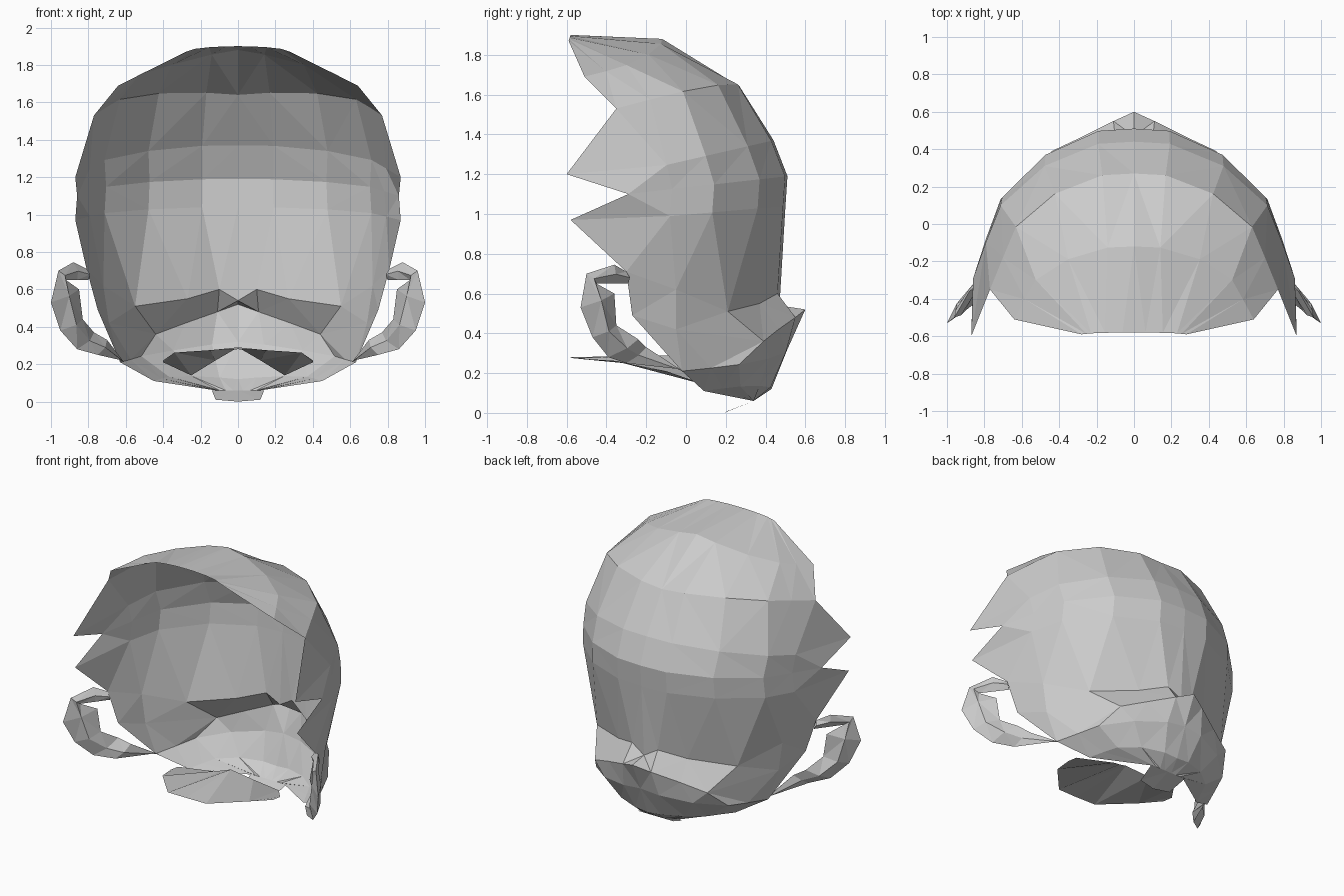
import bpy, bmesh
from mathutils import Vector

cube = bpy.data.objects.get("Cube")
if cube:
    bpy.data.objects.remove(cube)

grey = bpy.data.materials.new("plain grey")
grey.use_nodes = True
colour = (0.6, 0.6, 0.6, 1)
grey.diffuse_color = colour
grey.node_tree.nodes["Principled BSDF"].inputs["Base Color"].default_value = colour


def skin(name, rows, closed=False):
    """Join equal rows of points into faceted triangles, mirrored across x."""
    bm = bmesh.new()
    grid = [[bm.verts.new(p) for p in row] for row in rows]
    n = len(grid[0])
    for a, b in zip(grid, grid[1:]):
        for i in range(n if closed else n - 1):
            j = (i + 1) % n
            bm.faces.new((a[i], a[j], b[j], b[i]))
    bmesh.ops.remove_doubles(bm, verts=bm.verts, dist=0.002)
    bmesh.ops.triangulate(bm, faces=bm.faces, quad_method='SHORT_EDGE')
    bmesh.ops.recalc_face_normals(bm, faces=bm.faces)
    mesh = bpy.data.meshes.new(name)
    bm.to_mesh(mesh)
    bm.free()
    mesh.materials.append(grey)
    obj = bpy.data.objects.new(name, mesh)
    bpy.context.collection.objects.link(obj)
    mirror = obj.modifiers.new("mirror", 'MIRROR')
    mirror.use_clip = True
    mirror.merge_threshold = 0.003
    return obj


# Share of the half width and of the depth reached by each column of the shell
WIDTHS = (1, 0.91, 0.82, 0.55, 0.22, 0)
DEPTHS = (0, 0.275, 0.54, 0.825, 0.985, 1)


def arc(rim, centre_y, centre_z, sag=0, spike=0):
    """Sweep from a front rim point round to the middle of the back."""
    x, y, z = rim
    row = [(x * w, y + (centre_y - y) * d, z + (centre_z - z) * d - 2 * sag * w * d)
           for w, d in zip(WIDTHS, DEPTHS)]
    row[0] = (x, y - spike, z)
    return row


# Hollow hair shell from the crown edge to the nape, with a ledge over the bun
ledge_inner = [(0.81, -0.30, 0.71), (0.72, -0.05, 0.62), (0.55, 0.21, 0.51),
               (0.27, 0.37, 0.55), (0.10, 0.46, 0.60), (0, 0.47, 0.54)]
ledge_outer = [(0.75, -0.27, 0.49), (0.69, -0.05, 0.42), (0.44, 0.39, 0.36),
               (0.28, 0.465, 0.42), (0.11, 0.55, 0.48), (0, 0.60, 0.52)]
skin("hair_shell", [
    arc((0.28, -0.59, 1.87), -0.58, 1.90),
    arc((0.64, -0.51, 1.69), -0.12, 1.88, 0.05),
    arc((0.77, -0.35, 1.53), 0.27, 1.64, -0.03),
    arc((0.87, -0.30, 1.20), 0.44, 1.37, spike=0.3),
    arc((0.86, -0.29, 1.10), 0.51, 1.19),
    arc((0.87, -0.30, 0.97), 0.50, 1.04, spike=0.28),
    ledge_inner,
    ledge_outer,
    arc((0.63, -0.02, 0.21), 0.51, 0.32, 0.03),
    arc((0.45, 0.09, 0.11), 0.43, 0.12, -0.02),
    arc((0.12, 0.34, 0.06), 0.34, 0.06),
])

# Small pointed tab under the nape
skin("nape_tab", [
    [(0, 0.34, 0.06), (0.14, 0.34, 0.06)],
    [(0, 0.19, 0.00), (0.12, 0.21, 0.01)],
])

# Thin lip lock in front of the chin
skin("lip_lock", [
    [(0, -0.58, 0.28), (0.15, -0.57, 0.275), (0.34, -0.36, 0.262), (0.40, -0.18, 0.22)],
    [(0, -0.08, 0.29), (0.12, 0.00, 0.22), (0.25, 0.10, 0.14), (0.40, -0.10, 0.21)],
])

# Side curls: flat C-shaped ribbons, each spanned between an outer and inner edge
outer = [(0.81, -0.30, 0.71), (0.88, -0.36, 0.745), (0.96, -0.50, 0.70),
         (1.00, -0.53, 0.53), (0.95, -0.47, 0.38), (0.86, -0.39, 0.28),
         (0.75, -0.30, 0.25), (0.62, -0.03, 0.22)]
inner = [(0.80, -0.29, 0.65), (0.86, -0.37, 0.65), (0.92, -0.45, 0.65),
         (0.85, -0.36, 0.60), (0.83, -0.35, 0.44), (0.77, -0.24, 0.37),
         (0.70, -0.20, 0.33), (0.61, -0.02, 0.21)]
thickness = (0.02, 0.02, 0.02, 0.03, 0.035, 0.03, 0.02, 0.003)
rings = []
for a, b, t in zip(outer, inner, thickness):
    a, b = Vector(a), Vector(b)
    push = Vector((0.76, 0.65, 0)) * t
    rings.append([a, (a + b) / 2 + push, b, (a + b) / 2 - push])
skin("side_curl", rings, closed=True)
